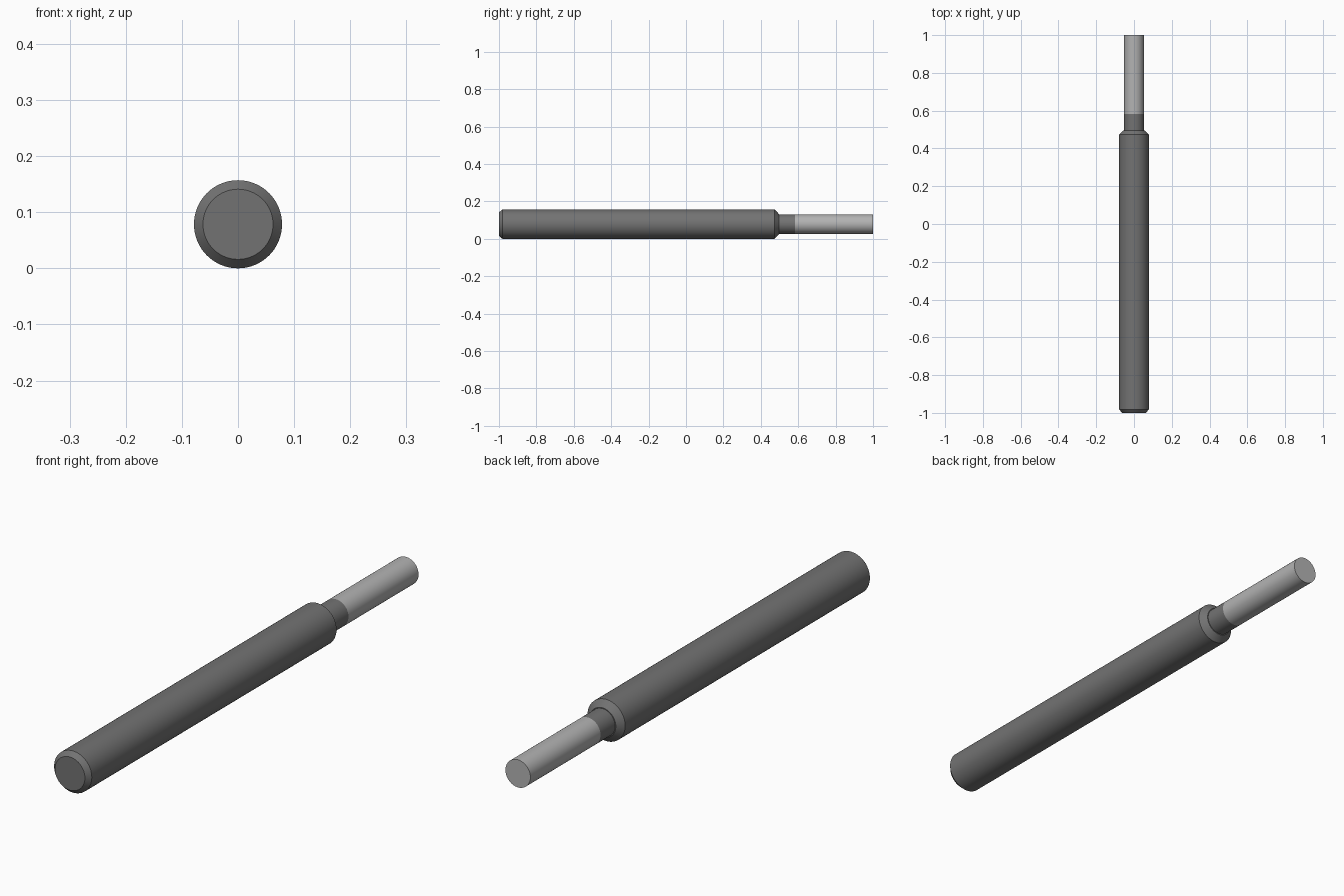
import bpy, bmesh
from math import radians, tau

if "Cube" in bpy.data.objects:
    bpy.data.objects.remove(bpy.data.objects["Cube"])

AXIS_Z = 0.0785


def material(name, grey):
    m = bpy.data.materials.new(name)
    m.diffuse_color = (grey, grey, grey, 1)
    m.use_nodes = True
    m.node_tree.nodes["Principled BSDF"].inputs["Base Color"].default_value = m.diffuse_color
    return m


def lathe(name, profile, mat, sides=64):
    """Revolve (radius, y) points around the long axis."""
    bm = bmesh.new()
    verts = [bm.verts.new((r, y, 0)) for r, y in profile]
    edges = [bm.edges.new(pair) for pair in zip(verts, verts[1:])]
    bmesh.ops.spin(bm, geom=verts + edges, cent=(0, 0, 0), axis=(0, 1, 0),
                   angle=tau, steps=sides, use_duplicate=False)
    bmesh.ops.remove_doubles(bm, verts=bm.verts, dist=1e-5)
    # flat end caps
    bmesh.ops.holes_fill(bm, edges=bm.edges, sides=0)
    bmesh.ops.recalc_face_normals(bm, faces=bm.faces)
    mesh = bpy.data.meshes.new(name)
    bm.to_mesh(mesh)
    bm.free()
    mesh.materials.append(mat)
    ob = bpy.data.objects.new(name, mesh)
    ob.location.z = AXIS_Z
    bpy.context.collection.objects.link(ob)
    bpy.ops.object.select_all(action='DESELECT')
    ob.select_set(True)
    bpy.context.view_layer.objects.active = ob
    bpy.ops.object.shade_smooth_by_angle(angle=radians(30))
    return ob


dark = material("dark_grey", 0.17)
light = material("light_grey", 0.45)

# Thick handle with chamfered ends, stepping down to the short neck
lathe("handle", [(0.0625, -1), (0.0785, -0.982), (0.0785, 0.474),
                 (0.055, 0.496), (0.052, 0.496), (0.052, 0.583)], dark)

# Lighter rod continuing the neck
lathe("rod", [(0.052, 0.583), (0.052, 1)], light)
